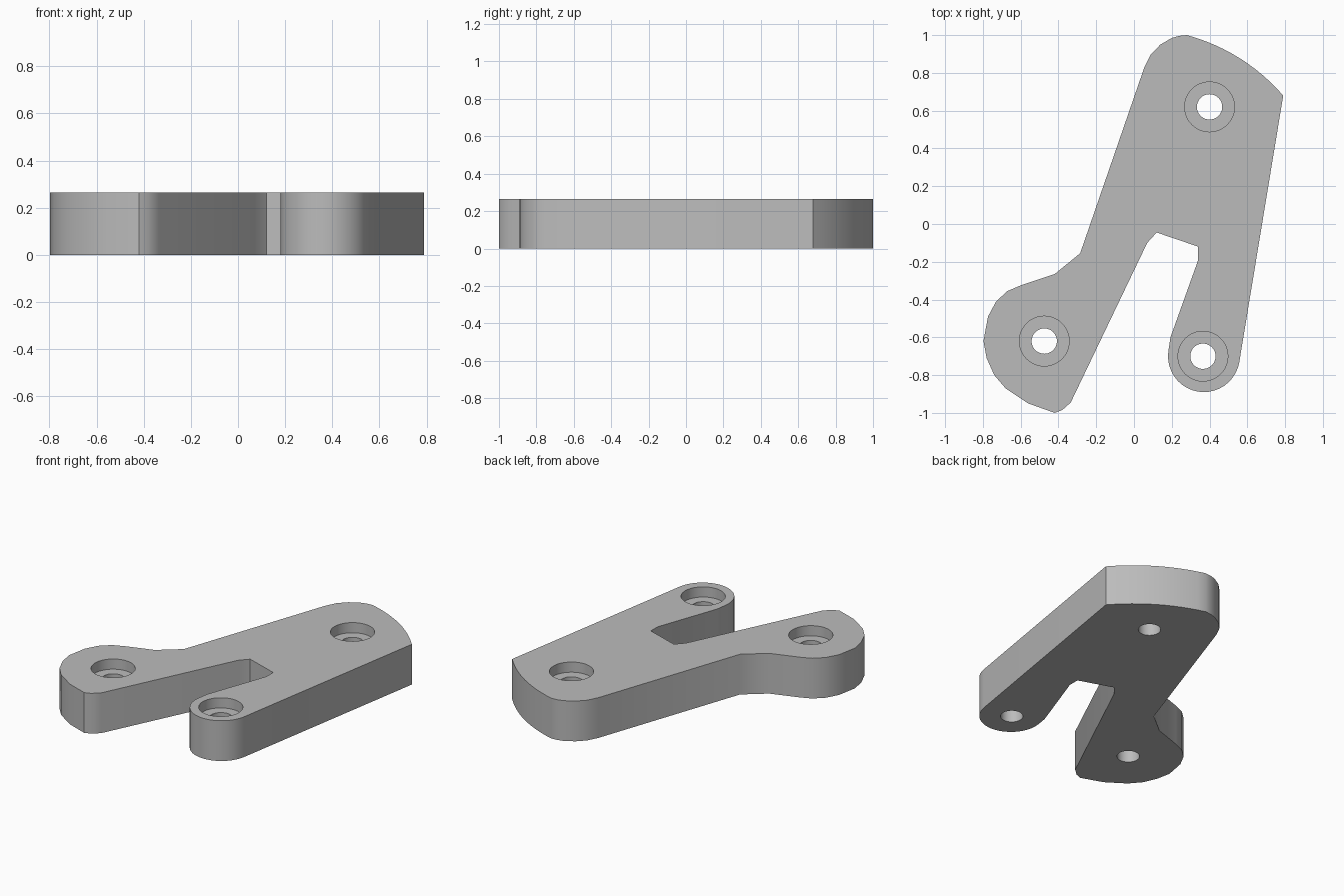
import bpy
import bmesh
from math import sin, cos, pi, radians

cube = bpy.data.objects.get("Cube")
if cube:
    bpy.data.objects.remove(cube, do_unlink=True)

HEIGHT = 0.265
BORE_DEPTH = 0.067
HOLES = [(0.40, 0.62), (-0.475, -0.62), (0.365, -0.70)]

grey = bpy.data.materials.new("plain grey")
grey.use_nodes = True
colour = (0.5, 0.5, 0.5, 1)
grey.diffuse_color = colour
grey.node_tree.nodes["Principled BSDF"].inputs["Base Color"].default_value = colour


def arc(cx, cy, r, start, end, steps):
    """Points along a circular arc, angles in degrees."""
    angles = [radians(start + (end - start) * i / steps) for i in range(steps + 1)]
    return [(cx + r * cos(a), cy + r * sin(a)) for a in angles]


def bulge(a, b, height, steps):
    """Shallow curve from a to b, bowed to the left of travel."""
    dx, dy = b[0] - a[0], b[1] - a[1]
    length = (dx * dx + dy * dy) ** 0.5
    pts = []
    for i in range(steps + 1):
        t = i / steps
        h = 4 * height * t * (1 - t) / length
        pts.append((a[0] + dx * t - dy * h, a[1] + dy * t + dx * h))
    return pts


def prism(name, outline, z0, z1):
    """Extrude a closed outline between two heights."""
    bm = bmesh.new()
    face = bm.faces.new([bm.verts.new((x, y, z0)) for x, y in outline])
    top = bmesh.ops.extrude_face_region(bm, geom=[face])["geom"]
    verts = [v for v in top if isinstance(v, bmesh.types.BMVert)]
    bmesh.ops.translate(bm, verts=verts, vec=(0, 0, z1 - z0))
    bmesh.ops.recalc_face_normals(bm, faces=bm.faces)
    mesh = bpy.data.meshes.new(name)
    bm.to_mesh(mesh)
    bm.free()
    mesh.materials.append(grey)
    obj = bpy.data.objects.new(name, mesh)
    bpy.context.collection.objects.link(obj)
    return obj


# Outline, clockwise: curved head, rounded short leg, notch, broad long leg
outline = bulge((0.28, 1.0), (0.79, 0.68), 0.045, 12)
outline += arc(0.37, -0.70, 0.19, -10, -190, 20)
outline += [(0.193, -0.60), (0.34, -0.19), (0.34, -0.12), (0.12, -0.045), (0.07, -0.10)]
outline += [(-0.335, -0.945), (-0.38, -0.985), (-0.42, -1.0), (-0.56, -0.95),
            (-0.68, -0.87), (-0.74, -0.80), (-0.78, -0.71), (-0.797, -0.62),
            (-0.773, -0.49), (-0.73, -0.41), (-0.67, -0.355), (-0.60, -0.325),
            (-0.42, -0.265), (-0.285, -0.155)]
outline += [(0.055, 0.83), (0.09, 0.90), (0.14, 0.95), (0.20, 0.985), (0.24, 0.996)]
plate = prism("bracket_plate", outline, 0, HEIGHT)

# Counterbored screw holes
cutters = []
for i, (x, y) in enumerate(HOLES):
    sizes = [("through", 0.067, -0.1, HEIGHT + 0.1),
             ("counterbore", 0.132, HEIGHT - BORE_DEPTH, HEIGHT + 0.2)]
    for kind, radius, z0, z1 in sizes:
        circle = arc(x, y, radius, 0, 360, 48)[:-1]
        cutter = prism(f"{kind}_cutter_{i + 1}", circle, z0, z1)
        cut = plate.modifiers.new(cutter.name, "BOOLEAN")
        cut.operation = "DIFFERENCE"
        cut.solver = "EXACT"
        cut.object = cutter
        cutters.append(cutter)

# Apply the cuts, then smooth the curved walls
bpy.ops.object.select_all(action="DESELECT")
plate.select_set(True)
bpy.context.view_layer.objects.active = plate
for name in [m.name for m in plate.modifiers]:
    bpy.ops.object.modifier_apply(modifier=name)
for cutter in cutters:
    bpy.data.objects.remove(cutter, do_unlink=True)
bpy.ops.object.shade_smooth_by_angle(angle=radians(35))
